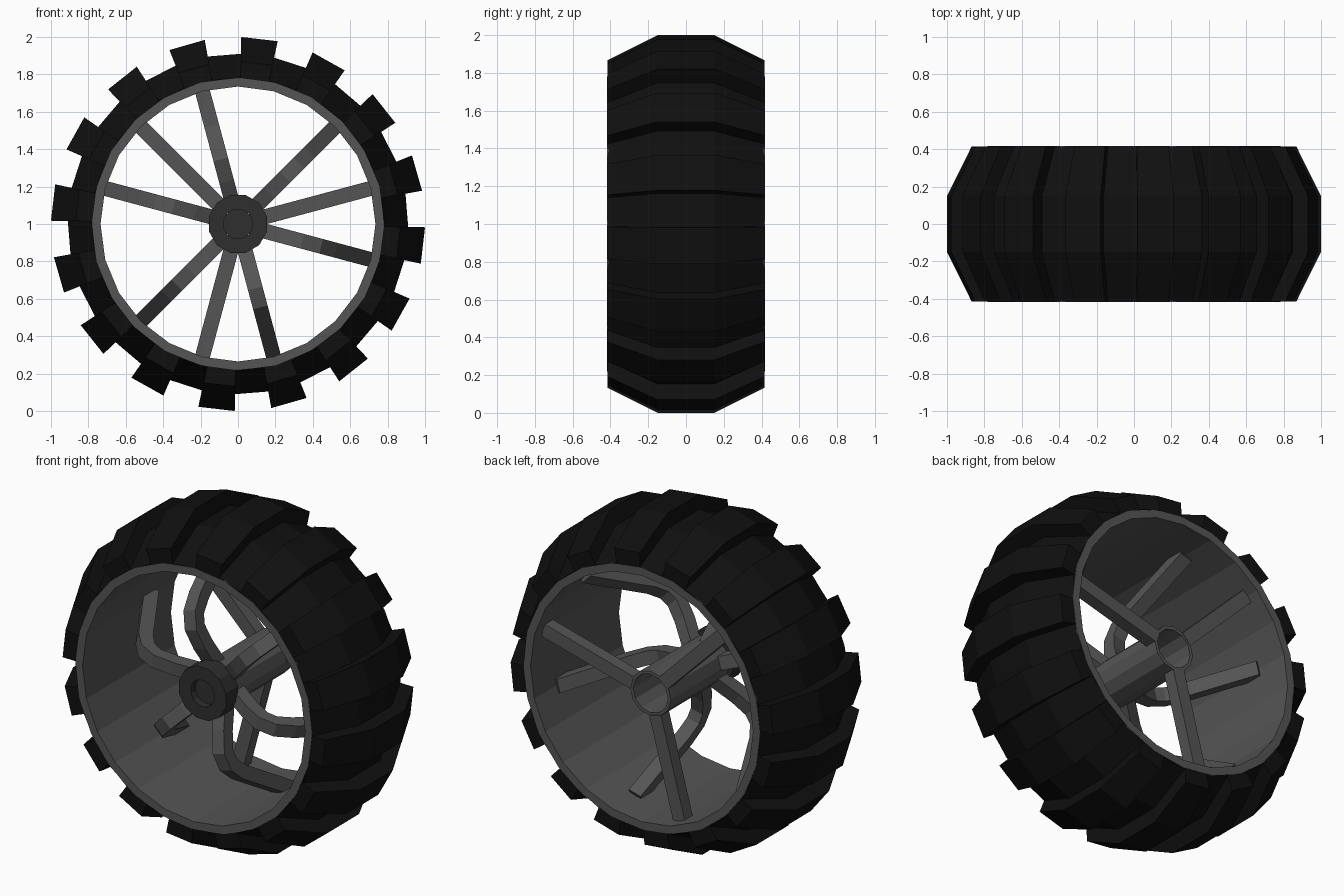
import bpy, bmesh, math
from mathutils import Vector

if "Cube" in bpy.data.objects:
    bpy.data.objects.remove(bpy.data.objects["Cube"])

CENTER_Z = 1.0


def material(name, v):
    m = bpy.data.materials.new(name)
    m.diffuse_color = (v, v, v, 1)
    m.use_nodes = True
    m.node_tree.nodes["Principled BSDF"].inputs["Base Color"].default_value = m.diffuse_color
    return m


RUBBER = material("rubber", 0.005)
METAL = material("metal", 0.09)
DARK = material("dark_metal", 0.028)


def polar(r, deg, y):
    a = math.radians(deg)
    return Vector((r * math.cos(a), y, CENTER_Z + r * math.sin(a)))


def finish(name, bm, mat):
    bmesh.ops.remove_doubles(bm, verts=bm.verts, dist=0.0005)
    bmesh.ops.recalc_face_normals(bm, faces=bm.faces)
    me = bpy.data.meshes.new(name)
    bm.to_mesh(me)
    bm.free()
    me.materials.append(mat)
    ob = bpy.data.objects.new(name, me)
    bpy.context.collection.objects.link(ob)
    return ob


def skin(name, rings, mat, cyclic):
    """Bridge a list of closed cross-sections, capping the ends if open."""
    bm = bmesh.new()
    vs = [[bm.verts.new(p) for p in ring] for ring in rings]
    n = len(vs[0])
    for i in range(len(vs) if cyclic else len(vs) - 1):
        a, b = vs[i], vs[(i + 1) % len(vs)]
        for k in range(n):
            j = (k + 1) % n
            bm.faces.new((a[k], a[j], b[j], b[k]))
    if not cyclic:
        bm.faces.new(vs[0])
        bm.faces.new(vs[-1])
    return finish(name, bm, mat)


def lathe(name, profile, sides, mat, phase=0.0):
    rings = [[polar(r, phase + 360 * i / sides, y) for r, y in profile] for i in range(sides)]
    return skin(name, rings, mat, True)


# Tyre: 32 facets, alternately raised lugs and grooves
def tyre_section(edge, crown):
    return [(0.775, -0.415), (edge, -0.415), (crown, -0.15),
            (crown, 0.15), (edge, 0.415), (0.775, 0.415)]


groove, lug = tyre_section(0.782, 0.91), tyre_section(0.868, 1.0)
rings = []
for i in range(32):
    ang = 10.25 + 11.25 * i
    pair = (groove, lug) if i % 2 == 0 else (lug, groove)
    for section in pair:
        rings.append([polar(r, ang, y) for r, y in section])
skin("tyre", rings, RUBBER, True)

# Rim barrel
lathe("rim", [(0.735, -0.417), (0.782, -0.417), (0.782, 0.417), (0.735, 0.417)], 24, METAL)

# Hub tube, front cap and recessed plug
lathe("hub", [(0.115, -0.26), (0.135, -0.26), (0.135, 0.335), (0.115, 0.335)], 12, METAL)
lathe("hub_cap", [(0.08, -0.335), (0.16, -0.335), (0.16, -0.22), (0.08, -0.22)], 12, DARK, 15)
skin("hub_plug", [[polar(0.082, 30 * k, y) for k in range(12)] for y in (-0.29, -0.26)], DARK, False)


# Spokes: rectangular bar swept along a path of (radius, y) at one angle
def spoke(name, path, deg, width, thick):
    a = math.radians(deg)
    out = Vector((math.cos(a), 0, math.sin(a)))
    side = Vector((-math.sin(a), 0, math.cos(a))) * width / 2
    rings = []
    for i, (r, y) in enumerate(path):
        p, q = path[max(i - 1, 0)], path[min(i + 1, len(path) - 1)]
        t = Vector((q[0] - p[0], q[1] - p[1])).normalized()
        nrm = (out * -t.y + Vector((0, t.x, 0))) * thick / 2
        c = polar(r, deg, y)
        rings.append([c - side - nrm, c + side - nrm, c + side + nrm, c - side + nrm])
    skin(name, rings, METAL, False)


BOW = [(0.11, -0.17), (0.25, -0.24), (0.36, -0.275), (0.44, -0.255),
       (0.51, -0.18), (0.59, -0.05), (0.67, 0.08), (0.745, 0.20)]
for i, mid in enumerate((15, 135, 255)):
    # straight spoke at the back, bowed pair at the front
    spoke(f"back_spoke_{i + 1}", [(0.125, 0.30), (0.735, 0.30)], mid, 0.08, 0.075)
    for tag, off in (("a", -30), ("b", 30)):
        spoke(f"front_spoke_{i + 1}{tag}", BOW, mid + off, 0.08, 0.08)
